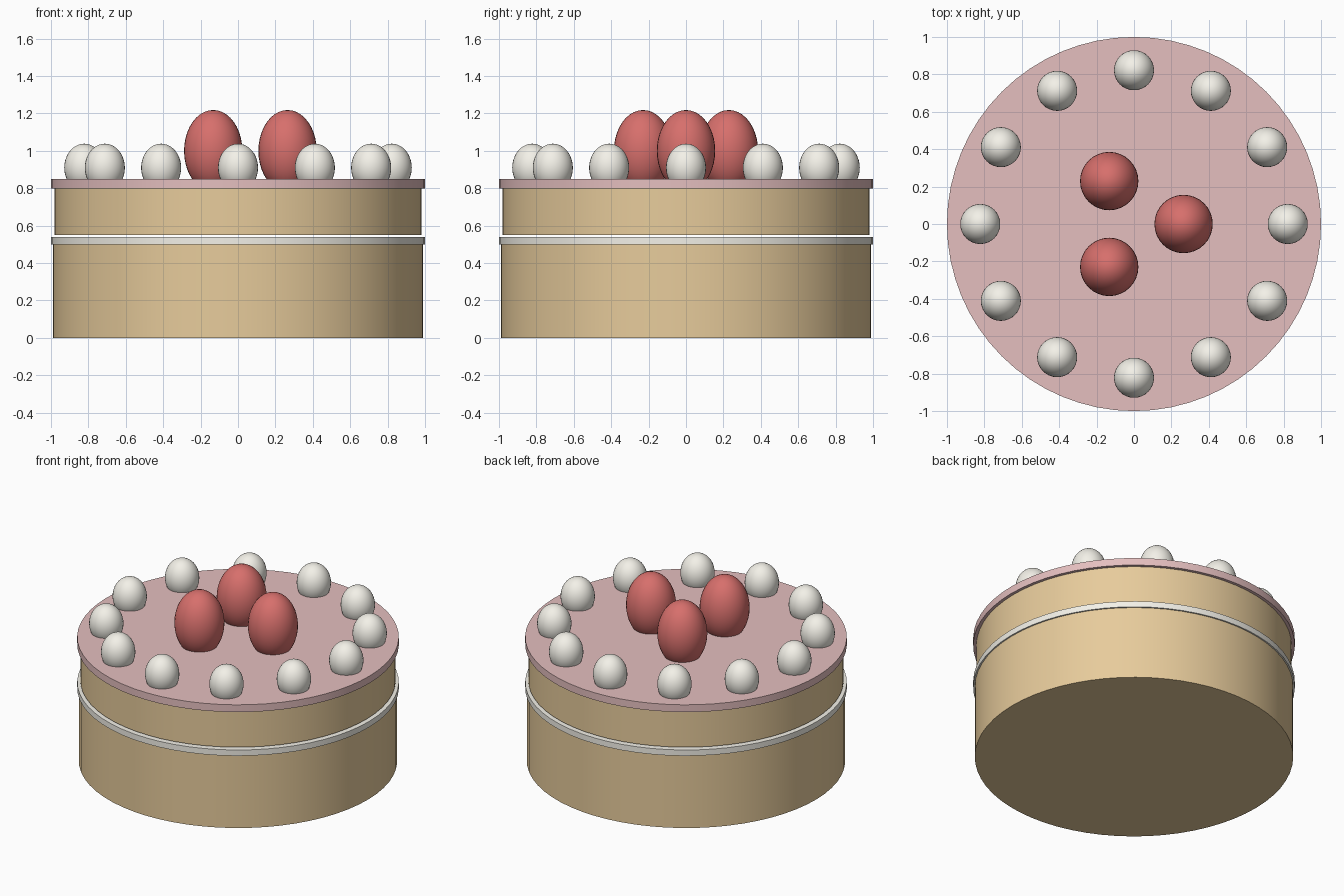
import bpy
from math import cos, sin, tau, radians

if "Cube" in bpy.data.objects:
    bpy.data.objects.remove(bpy.data.objects["Cube"])


def material(name, rgb):
    m = bpy.data.materials.new(name)
    m.diffuse_color = (*rgb, 1)
    m.use_nodes = True
    m.node_tree.nodes["Principled BSDF"].inputs["Base Color"].default_value = m.diffuse_color
    return m


SPONGE = material("sponge", (0.80, 0.60, 0.33))
CREAM = material("cream", (0.90, 0.88, 0.81))
PINK = material("pink_icing", (0.78, 0.52, 0.52))
RED = material("berry_red", (0.68, 0.16, 0.15))


def finish(name, mat):
    ob = bpy.context.object
    ob.name = name
    ob.data.materials.append(mat)
    bpy.ops.object.shade_smooth_by_angle(angle=radians(35))


def disc(name, radius, z0, z1, mat):
    bpy.ops.mesh.primitive_cylinder_add(vertices=64, radius=radius, depth=z1 - z0,
                                        location=(0, 0, (z0 + z1) / 2))
    finish(name, mat)


def egg_ring(name, count, ring, radius, stretch, z, mat):
    for i in range(count):
        a = tau * i / count
        bpy.ops.mesh.primitive_uv_sphere_add(segments=32, ring_count=20, radius=radius,
                                             location=(ring * cos(a), ring * sin(a), z))
        bpy.context.object.scale.z = stretch
        bpy.ops.object.transform_apply(location=False, rotation=False, scale=True)
        finish(f"{name}_{i + 1}", mat)


# cake layers, with a thin gap above the cream
disc("lower_sponge", 0.99, 0.0, 0.50, SPONGE)
disc("cream_layer", 1.0, 0.50, 0.54, CREAM)
disc("upper_sponge", 0.98, 0.55, 0.80, SPONGE)
disc("icing_top", 1.0, 0.80, 0.85, PINK)

# toppings
egg_ring("cream_dollop", 12, 0.822, 0.107, 1.2, 0.91, CREAM)
egg_ring("berry", 3, 0.265, 0.156, 1.4, 1.0, RED)
